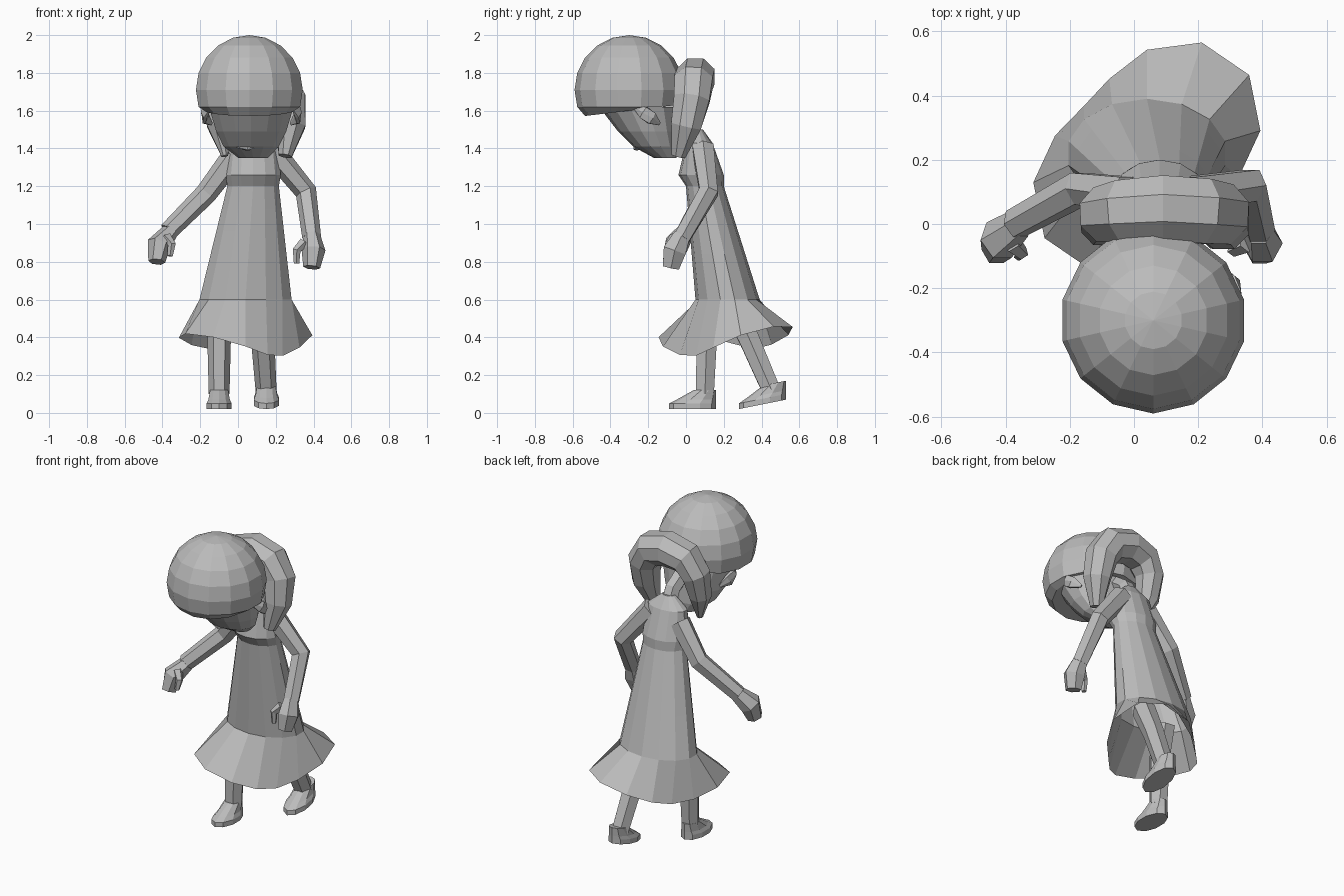
import bpy
import bmesh
import math
from mathutils import Vector

default_cube = bpy.data.objects.get("Cube")
if default_cube:
    bpy.data.objects.remove(default_cube)

grey = bpy.data.materials.new("plain grey")
grey.use_nodes = True
colour = (.5, .5, .5, 1)
grey.diffuse_color = colour
grey.node_tree.nodes["Principled BSDF"].inputs["Base Color"].default_value = colour


def finish(name, bm):
    """Turn the working mesh into a named, coloured, flat-shaded object."""
    bmesh.ops.recalc_face_normals(bm, faces=bm.faces)
    mesh = bpy.data.meshes.new(name)
    bm.to_mesh(mesh)
    bm.free()
    mesh.materials.append(grey)
    part = bpy.data.objects.new(name, mesh)
    bpy.context.scene.collection.objects.link(part)


def loft(name, rings, cap_end=True):
    """Skin a list of equal rings of points."""
    bm = bmesh.new()
    loops = [[bm.verts.new(point) for point in ring] for ring in rings]
    for lower, upper in zip(loops, loops[1:]):
        for i in range(len(lower)):
            bm.faces.new((lower[i - 1], lower[i], upper[i], upper[i - 1]))
    bm.faces.new(loops[0])
    if cap_end:
        bm.faces.new(loops[-1])
    finish(name, bm)


def around(sides):
    return [math.tau * (i + .5) / sides for i in range(sides)]


def oval(x, y, z, width, depth, sides=14):
    """Level ring given by its centre and its two radii."""
    return [Vector((x + width * math.cos(a), y + depth * math.sin(a), z))
            for a in around(sides)]


def limb(name, path, start, end, bulge=0, flat=1, sides=6, wide=(0, 1, 0)):
    """Tube along a path, tapering from start to end with an optional bulge."""
    points = [Vector(p) for p in path]
    last = len(points) - 1
    rings = []
    for i, point in enumerate(points):
        along = (points[min(i + 1, last)] - points[max(i - 1, 0)]).normalized()
        across = along.cross(Vector(wide)).normalized()
        broad = across.cross(along)
        t = i / last
        radius = start + (end - start) * t + bulge * math.sqrt(abs(math.sin(math.pi * t)))
        rings.append([point + radius * (broad * math.cos(a) + flat * across * math.sin(a))
                      for a in around(sides)])
    loft(name, rings)


def mix(a, b, t):
    return a + (b - a) * t


# Dress: fitted bodice, straight widening skirt and a two-lobed flared hem
dress = [oval(.08, .06, 1.5, .04, .03),
         oval(.08, .07, 1.43, .13, .07),
         oval(.08, .08, 1.26, .15, .12)]
skirt_steps = 5
for step in range(skirt_steps + 1):
    t = step / skirt_steps
    dress.append(oval(mix(.08, .04, t), mix(.1, .22, t), mix(1.2, .6, t),
                      mix(.14, .25, t), mix(.1, .17, t)))
hem = []
for a in around(14):
    lobe = math.cos(2 * (a - .8))
    reach = .33 + .08 * lobe
    hem.append(Vector((.04 + reach * math.cos(a), .21 + reach * math.sin(a),
                       .38 + .06 * lobe + .03 * math.sin(a))))
dress.append(hem)
loft("dress", dress, cap_end=False)

# Neck
limb("neck", [(.08, .07, 1.42), (.08, .02, 1.52), (.07, -.12, 1.62)], .05, .05)

# Hair cap: a ball cut at the fringe, which dips towards the front
bm = bmesh.new()
bmesh.ops.create_uvsphere(bm, u_segments=14, v_segments=10, radius=.29)
for vert in bm.verts:
    vert.co.z = max(vert.co.z, -.11 + .12 * vert.co.y)
    vert.co += Vector((.06, -.3, 1.71))
finish("hair_cap", bm)

# Face narrowing to the chin, with lips
loft("face", [oval(.07, -.25, 1.62, .23, .21),
              oval(.07, -.2, 1.49, .19, .16),
              oval(.07, -.16, 1.41, .15, .12),
              oval(.08, -.11, 1.35, .08, .06)])
limb("lips", [(0, -.24, 1.41), (.05, -.26, 1.4), (.1, -.24, 1.41)], .02, .02, flat=.6)

# Ears, slanting down towards the back
for side, label in ((1, "left"), (-1, "right")):
    ear_path = []
    for t in (0, .4, .7, 1):
        ear_path.append((.07 + side * (.21 + .04 * math.sin(math.pi * t)),
                         mix(-.28, -.14, t), mix(1.63, 1.53, t)))
    limb(label + "_ear", ear_path, .01, .01, bulge=.03, flat=.5, wide=(0, 0, 1))

# Twin hair bunches: one half mirrored into a thick arch behind the head
half = [(.15, -.04, 1.36), (.18, 0, 1.52), (.17, .03, 1.66), (.11, .04, 1.75)]
left_half = [(.1 + x, y, z) for x, y, z in half]
right_half = [(.08 - x, y, z) for x, y, z in reversed(half)]
limb("hair_bunches", left_half + [(.09, .05, 1.78)] + right_half,
     .04, .02, bulge=.08, flat=.95, sides=8)

# Arms, hands and thumbs
arms = {
    "left": ([(.17, .09, 1.4), (.36, .12, 1.17), (.39, -.02, .93)],
             [(.39, -.02, .94), (.4, -.06, .86), (.39, -.08, .77)],
             [(.35, -.06, .9), (.31, -.08, .86), (.31, -.08, .79)]),
    "right": ([(-.02, .09, 1.36), (-.17, .11, 1.16), (-.37, 0, .96)],
              [(-.36, 0, .96), (-.42, -.05, .89), (-.43, -.08, .8)],
              [(-.38, -.06, .93), (-.35, -.09, .89), (-.36, -.1, .83)]),
}
for label, (arm, hand, thumb) in arms.items():
    limb(label + "_arm", arm, .065, .05)
    limb(label + "_hand", hand, .05, .05, bulge=.02, flat=.9)
    limb(label + "_thumb", thumb, .03, .015, sides=5)

# Legs
limb("right_leg", [(-.08, .17, .6), (-.1, .11, .4), (-.1, .1, .1)], .07, .055)
limb("left_leg", [(.12, .23, .6), (.13, .33, .4), (.15, .46, .1)], .07, .055)


def shoe(name, x, heel, slope):
    """Flat sole, low toe and ankle collar, with the heel raised by a slope."""
    rings = []
    for height, length, width in ((.02, .25, .07), (.05, .25, .07),
                                  (.07, .21, .06), (.12, .12, .05)):
        ring = oval(x, heel - length / 2, height, width, length / 2, sides=10)
        for point in ring:
            point.z += slope * (point.y - heel + .25)
        rings.append(ring)
    loft(name, rings)


shoe("right_shoe", -.1, .16, 0)
shoe("left_shoe", .15, .53, .2)
